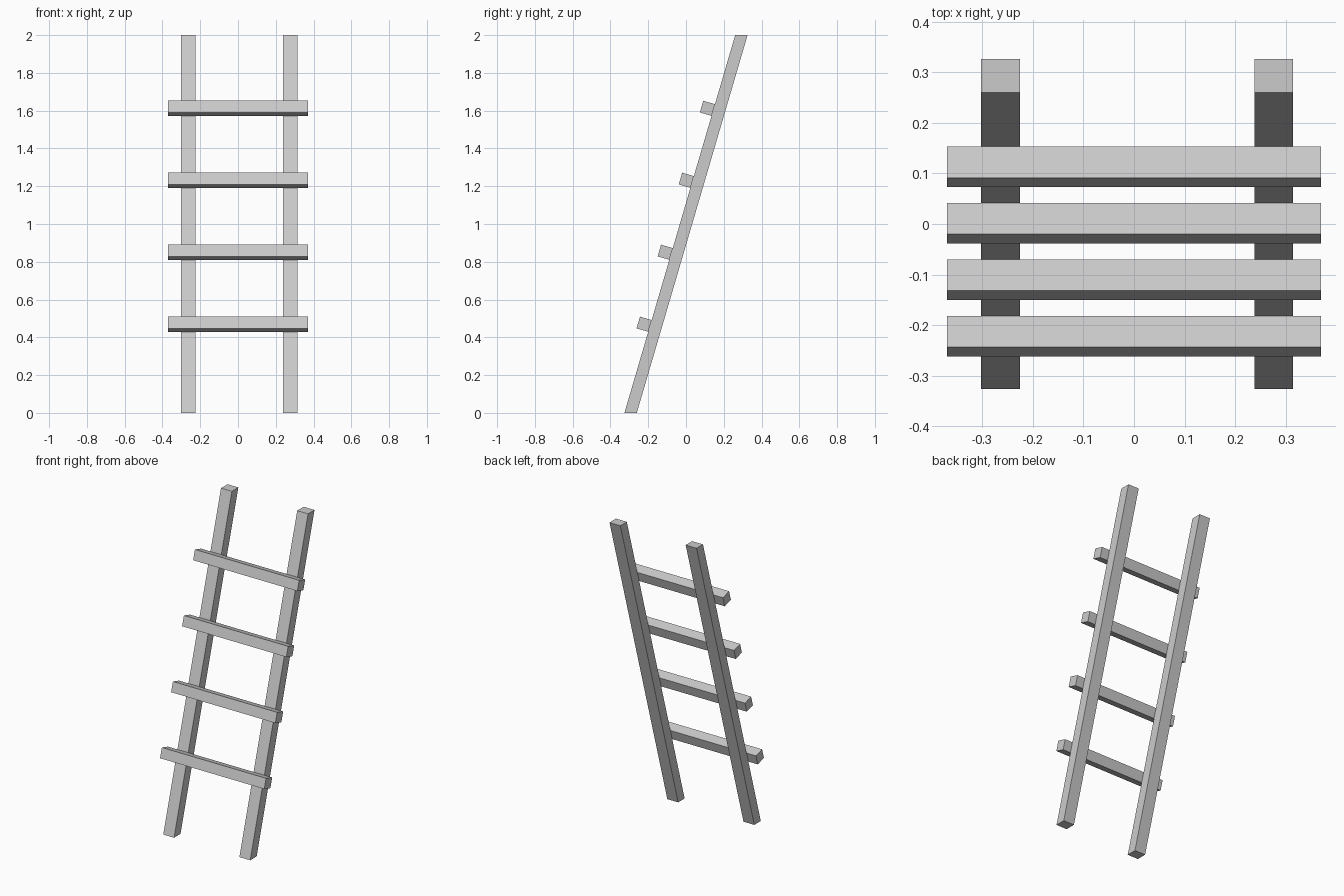
import bpy, bmesh
from mathutils import Vector

if "Cube" in bpy.data.objects:
    bpy.data.objects.remove(bpy.data.objects["Cube"])

SLOPE = 0.2933               # lean: y gained per unit of z
ALONG = Vector((0, SLOPE, 1)).normalized()
OUT = Vector((0, -1, SLOPE)).normalized()


def extruded(name, profile, x0, x1):
    """Extrude a (y, z) profile from x0 to x1."""
    bm = bmesh.new()
    face = bm.faces.new([bm.verts.new((x0, y, z)) for y, z in profile])
    ext = bmesh.ops.extrude_face_region(bm, geom=[face])
    moved = [g for g in ext["geom"] if isinstance(g, bmesh.types.BMVert)]
    bmesh.ops.translate(bm, vec=(x1 - x0, 0, 0), verts=moved)
    bmesh.ops.recalc_face_normals(bm, faces=bm.faces)
    mesh = bpy.data.meshes.new(name)
    bm.to_mesh(mesh)
    bm.free()
    obj = bpy.data.objects.new(name, mesh)
    bpy.context.collection.objects.link(obj)
    return obj


# Leaning side rails, cut level at floor and top
rail = [(-0.326, 0), (-0.2605, 0), (0.326, 2), (0.2605, 2)]
extruded("left_rail", rail, -0.303, -0.226)
extruded("right_rail", rail, 0.238, 0.315)

# Square rungs fixed flush on the front of the rails
SIZE = 0.0645
for i in range(4):
    z = 0.4295 + 0.381 * i
    a = Vector((0, -0.326 + SLOPE * z, z))
    corners = [a, a + ALONG * SIZE, a + (ALONG + OUT) * SIZE, a + OUT * SIZE]
    extruded(f"rung_{i + 1}", [(c.y, c.z) for c in corners], -0.37, 0.37)
